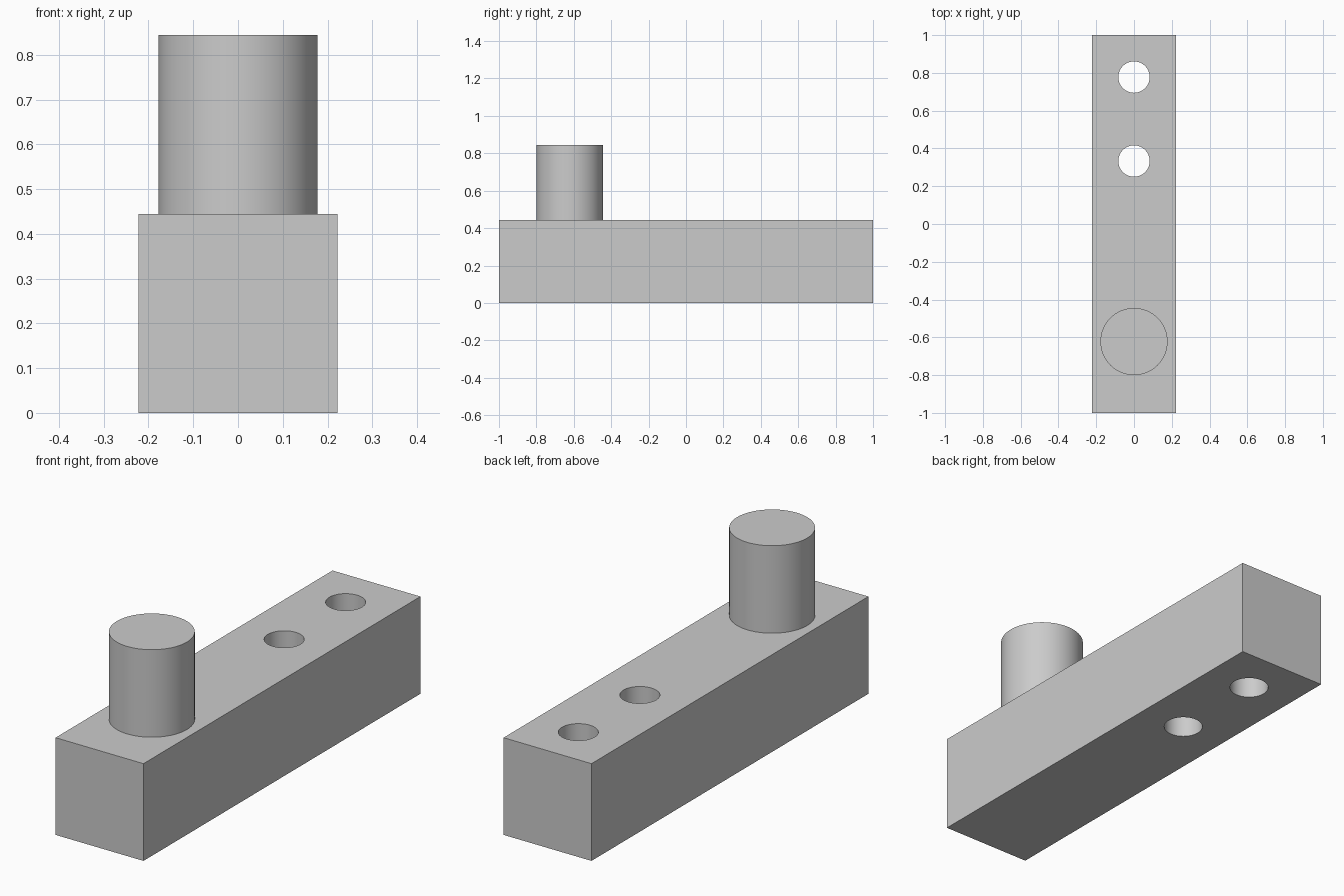
import bpy
import math

cube = bpy.data.objects.get("Cube")
if cube:
    bpy.data.objects.remove(cube, do_unlink=True)

U = 2 / 45            # base unit: the bar is 45 units long
SIDE = 10 * U         # square bar section
PIN_R = 4 * U
PIN_H = 9 * U
PIN_Y = -14 * U
HOLE_R = 0.083
HOLES_Y = (7.5 * U, 17.5 * U)

grey = bpy.data.materials.new("plain grey")
grey.use_nodes = True
colour = (0.6, 0.6, 0.6, 1)
grey.diffuse_color = colour
grey.node_tree.nodes["Principled BSDF"].inputs["Base Color"].default_value = colour


def cylinder(name, radius, y, bottom, top):
    bpy.ops.mesh.primitive_cylinder_add(
        vertices=64, radius=radius, depth=top - bottom,
        location=(0, y, (top + bottom) / 2))
    obj = bpy.context.object
    obj.name = name
    obj.data.materials.append(grey)
    return obj


def smooth(obj):
    bpy.ops.object.select_all(action='DESELECT')
    obj.select_set(True)
    bpy.context.view_layer.objects.active = obj
    bpy.ops.object.shade_smooth_by_angle(angle=math.radians(30))


# Square bar
bpy.ops.mesh.primitive_cube_add(size=1, location=(0, 0, SIDE / 2))
bar = bpy.context.object
bar.name = "bar"
bar.scale = (SIDE, 2, SIDE)
bpy.ops.object.transform_apply(location=False, rotation=False, scale=True)
bar.data.materials.append(grey)

# Upright pin
pin = cylinder("pin", PIN_R, PIN_Y, SIDE, SIDE + PIN_H)
smooth(pin)

# Two through holes, cut and applied
for y in HOLES_Y:
    cutter = cylinder("hole_cutter", HOLE_R, y, -U, SIDE + U)
    cutter.hide_render = True
    cut = bar.modifiers.new("hole", 'BOOLEAN')
    cut.operation = 'DIFFERENCE'
    cut.solver = 'EXACT'
    cut.object = cutter
    bpy.context.view_layer.objects.active = bar
    bpy.ops.object.modifier_apply(modifier=cut.name)
    bpy.data.objects.remove(cutter, do_unlink=True)
smooth(bar)
